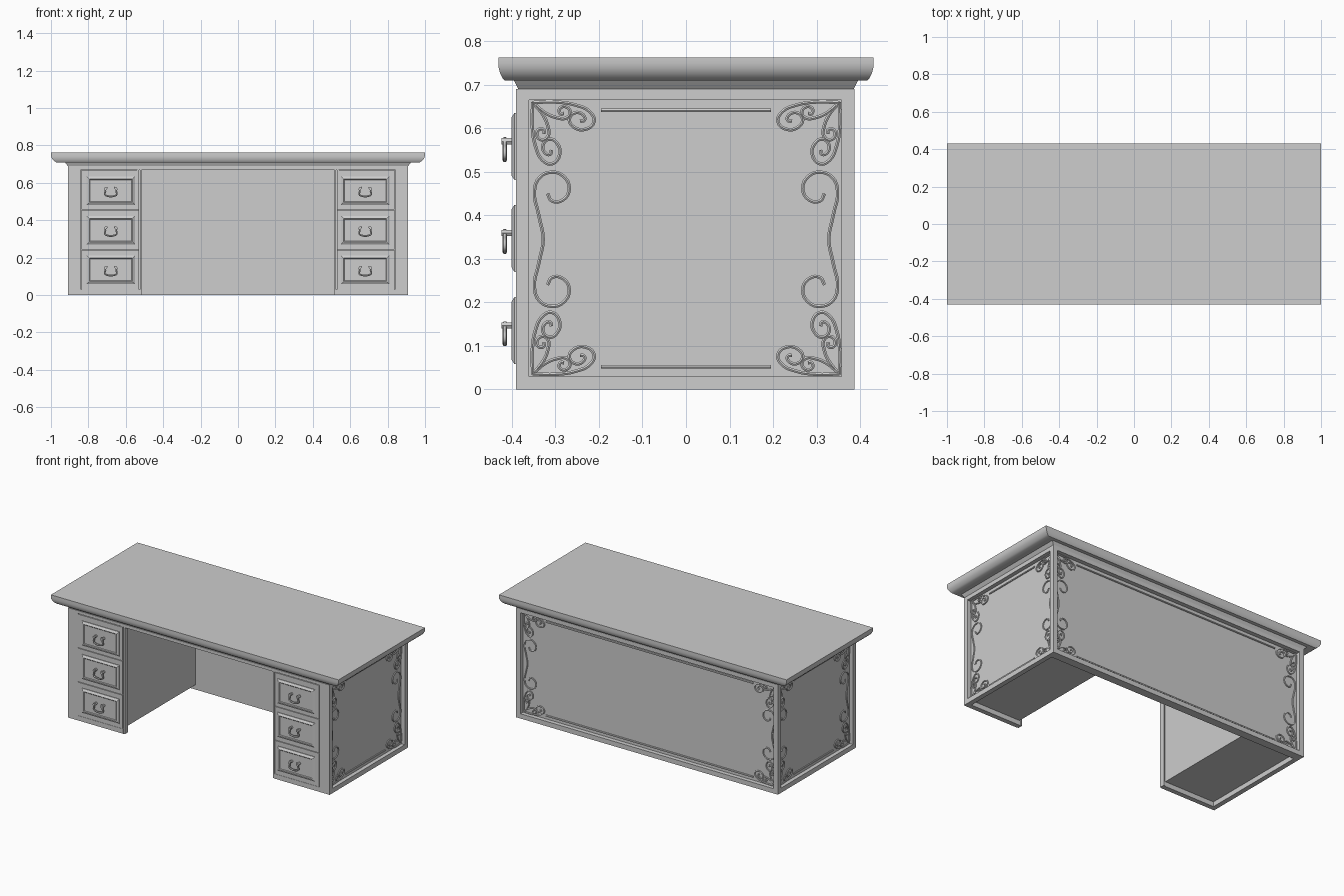
import bpy, bmesh, math

if "Cube" in bpy.data.objects:
    bpy.data.objects.remove(bpy.data.objects["Cube"])

wood = bpy.data.materials.new("grey_wood")
wood.diffuse_color = (0.61, 0.61, 0.61, 1)
wood.use_nodes = True
wood.node_tree.nodes["Principled BSDF"].inputs["Base Color"].default_value = wood.diffuse_color


def finish(name, mesh, smooth=False):
    ob = bpy.data.objects.new(name, mesh)
    bpy.context.collection.objects.link(ob)
    mesh.materials.clear()
    mesh.materials.append(wood)
    if smooth:
        bpy.ops.object.select_all(action='DESELECT')
        bpy.context.view_layer.objects.active = ob
        ob.select_set(True)
        bpy.ops.object.shade_smooth_by_angle(angle=math.radians(35))
    return ob


def loft(name, rings, smooth=False):
    """Closed solid through a stack of four-cornered rings."""
    bm = bmesh.new()
    loops = [[bm.verts.new(p) for p in ring] for ring in rings]
    for a, b in zip(loops, loops[1:]):
        for i in range(4):
            j = (i + 1) % 4
            bm.faces.new((a[i], a[j], b[j], b[i]))
    bm.faces.new(loops[0][::-1])
    bm.faces.new(loops[-1])
    bmesh.ops.recalc_face_normals(bm, faces=bm.faces)
    mesh = bpy.data.meshes.new(name)
    bm.to_mesh(mesh)
    bm.free()
    return finish(name, mesh, smooth)


def flat_ring(x0, x1, y0, y1, z):
    return [(x0, y0, z), (x1, y0, z), (x1, y1, z), (x0, y1, z)]


def front_ring(x0, x1, z0, z1, y):
    return [(x0, y, z0), (x1, y, z0), (x1, y, z1), (x0, y, z1)]


def box(name, x, y, z, s=1):
    x0, x1 = sorted((s * x[0], s * x[1]))
    return loft(name, [flat_ring(x0, x1, *y, h) for h in z])


def tubes(name, paths, radius, res=5):
    """Round bars along smooth paths, turned into one mesh."""
    cu = bpy.data.curves.new(name, 'CURVE')
    cu.dimensions = '3D'
    cu.bevel_depth = radius
    cu.bevel_resolution = 1
    cu.resolution_u = res
    cu.use_fill_caps = True
    for path in paths:
        sp = cu.splines.new('BEZIER')
        sp.bezier_points.add(len(path) - 1)
        for bp, co in zip(sp.bezier_points, path):
            bp.co = co
            bp.handle_left_type = bp.handle_right_type = 'AUTO'
    tmp = bpy.data.objects.new(name + "_path", cu)
    bpy.context.collection.objects.link(tmp)
    dg = bpy.context.evaluated_depsgraph_get()
    mesh = bpy.data.meshes.new_from_object(tmp.evaluated_get(dg))
    bpy.data.objects.remove(tmp)
    return finish(name, mesh, True)


# Desktop with rounded edge and cove beneath
profile = [(0.905, 0.383, 0.685), (0.913, 0.387, 0.694), (0.925, 0.395, 0.71),
           (0.972, 0.417, 0.71), (0.982, 0.422, 0.716), (0.992, 0.427, 0.726),
           (0.998, 0.43, 0.738), (1.0, 0.43, 0.75), (1.0, 0.43, 0.762)]
loft("desktop", [flat_ring(-x, x, -y, y, z) for x, y, z in profile], True)

# Back panel, its rails and the board above the kneehole
box("back_panel", (-0.885, 0.885), (0.335, 0.36), (0.03, 0.69))
box("back_bottom_rail", (-0.88, 0.88), (0.335, 0.387), (0, 0.03))
box("back_top_rail", (-0.88, 0.88), (0.36, 0.387), (0.665, 0.69))
box("kneehole_ceiling", (-0.54, 0.54), (-0.39, 0.34), (0.67, 0.69))

# Pedestals
for s, side in ((-1, "left"), (1, "right")):
    box(side + "_carcass", (0.53, 0.885), (-0.375, 0.34), (0.03, 0.69), s)
    box(side + "_back_post", (0.88, 0.91), (0.357, 0.387), (0, 0.69), s)
    box(side + "_front_stile", (0.84, 0.91), (-0.39, -0.36), (0, 0.69), s)
    box(side + "_side_bottom_rail", (0.88, 0.91), (-0.36, 0.357), (0, 0.03), s)
    box(side + "_side_top_rail", (0.88, 0.91), (-0.36, 0.357), (0.665, 0.69), s)
    box(side + "_foot_rail", (0.525, 0.84), (-0.39, -0.36), (0, 0.03), s)
    box(side + "_head_rail", (0.525, 0.84), (-0.39, -0.37), (0.672, 0.69), s)
    box(side + "_inner_strip", (0.515, 0.525), (-0.388, -0.355), (0, 0.67), s)

    for i, zc in enumerate((0.135, 0.347, 0.558)):
        # Drawer: flush plate, raised bevelled field with a sunk centre
        name = f"{side}_drawer_{i + 1}"
        low = 0.031 + i * 0.2135
        box(name + "_plate", (0.53, 0.838), (-0.39, -0.37), (low, low + 0.21), s)
        xc, steps = s * 0.68, [(0, -0.388), (0, -0.394), (0.011, -0.401),
                               (0.015, -0.401), (0.019, -0.397)]
        loft(name + "_front", [front_ring(xc - 0.13 + d, xc + 0.13 - d,
                                          zc - 0.077 + d, zc + 0.077 - d, y)
                               for d, y in steps])
        # Drop handle: two posts and a hanging bail
        half = [(0.018, 0.022), (0.029, 0.018), (0.029, 0.002), (0.032, -0.014),
                (0.022, -0.022)]
        bail = [(-u, v) for u, v in half] + [(u, v) for u, v in half[::-1]]
        tubes(name + "_bail", [[(xc + u, -0.416, zc - 0.005 + v) for u, v in bail]],
              0.0055, 3)
        tubes(name + "_posts", [[(xc + u, -0.395, zc + 0.012), (xc + u, -0.424, zc + 0.012)]
                                for u in (-0.027, 0.027)], 0.008, 1)

# Scrollwork: offsets measured inward from a panel corner
big_scroll = [(0.005, 0.006), (0.06, 0.005), (0.105, 0.012), (0.138, 0.028),
              (0.147, 0.05), (0.125, 0.068), (0.1, 0.062), (0.09, 0.045),
              (0.102, 0.03), (0.12, 0.033), (0.125, 0.046), (0.115, 0.049)]
small_scroll = [(0.008, 0.008), (0.035, 0.03), (0.062, 0.041), (0.082, 0.042),
                (0.092, 0.03), (0.083, 0.016), (0.068, 0.02), (0.07, 0.032),
                (0.078, 0.031)]
# Half of the long side scroll: inset from the edge, height above the middle
half_s = [(0.04, 0.105), (0.05, 0.088), (0.075, 0.09), (0.09, 0.117),
          (0.075, 0.146), (0.05, 0.154), (0.022, 0.142), (0.01, 0.112),
          (0.02, 0.055)]
long_scroll = half_s + [(0.03, 0)] + [(u, -v) for u, v in half_s[::-1]]
Z0, Z1, ZM = 0.03, 0.665, 0.345


def ornament(name, half, rod, place):
    paths = []
    for m in (-1, 1):
        for corner, up in ((Z0, 1), (Z1, -1)):
            for curl in (big_scroll, small_scroll):
                for flip in (False, True):
                    pts = [(v, u) if flip else (u, v) for u, v in curl]
                    paths.append([place(m * (half - u), corner + up * v) for u, v in pts])
        paths.append([place(m * (half - u), ZM + v) for u, v in long_scroll])
    tubes(name + "_scrolls", paths, 0.0045, 4)
    tubes(name + "_rods", [[place(-rod, z), place(rod, z)] for z in (0.052, 0.641)],
          0.005, 1)


ornament("left", 0.358, 0.195, lambda a, z: (-0.887, a, z))
ornament("right", 0.358, 0.195, lambda a, z: (0.887, a, z))
ornament("back", 0.88, 0.72, lambda a, z: (a, 0.362, z))
